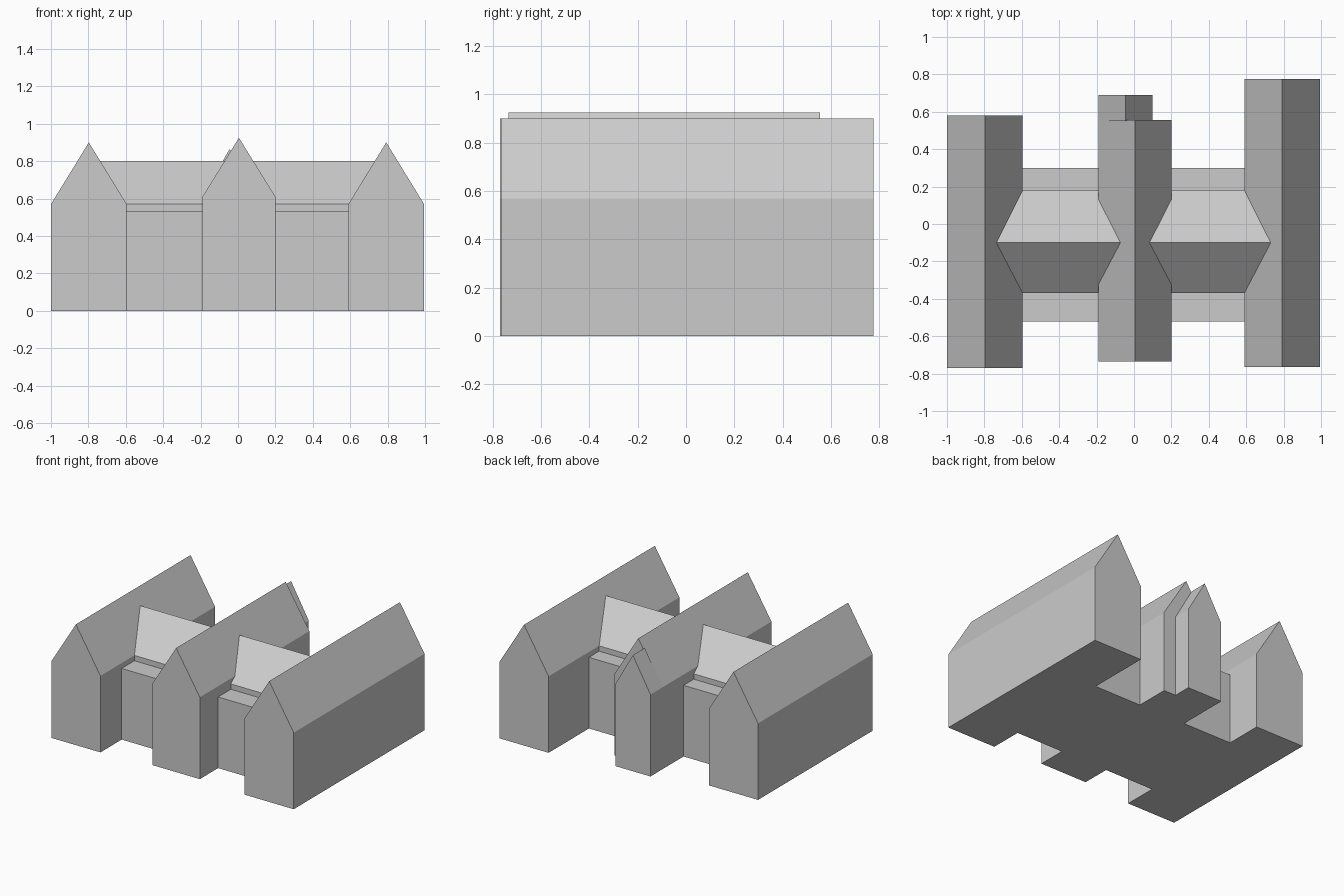
import bpy

if "Cube" in bpy.data.objects:
    bpy.data.objects.remove(bpy.data.objects["Cube"])

PITCH = 1.61  # slope of the gabled wing roofs


def make_object(name, verts, faces):
    mesh = bpy.data.meshes.new(name)
    mesh.from_pydata(verts, [], faces)
    mesh.update()
    obj = bpy.data.objects.new(name, mesh)
    bpy.context.collection.objects.link(obj)
    return obj


def gabled_wing(name, x0, x1, y0, y1, eave, ridge):
    """Pentagon profile extruded along y."""
    profile = [(x0, 0), (x1, 0), (x1, eave), ((x0 + x1) / 2, ridge), (x0, eave)]
    n = len(profile)
    verts = [(x, y, z) for y in (y0, y1) for x, z in profile]
    faces = [tuple(range(n)), tuple(reversed(range(n, 2 * n)))]
    faces += [(i, i + n, (i + 1) % n + n, (i + 1) % n) for i in range(n)]
    return make_object(name, verts, faces)


def link_block(name, x0, x1, eave0, eave1):
    """Stepped profile along x; its roof runs into the wing roofs at both ends."""
    profile = [(-0.52, 0), (-0.52, 0.53), (-0.37, 0.53), (-0.37, 0.57), (-0.10, 0.80),
               (0.18, 0.57), (0.18, 0.53), (0.30, 0.53), (0.30, 0)]
    n = len(profile)
    verts = [(x0 - max(0, z - eave0) / PITCH, y, z) for y, z in profile]
    verts += [(x1 + max(0, z - eave1) / PITCH, y, z) for y, z in profile]
    # ends stay open because they sit against the wings
    faces = [(i, i + n, (i + 1) % n + n, (i + 1) % n)[::-1] for i in range(n)]
    return make_object(name, verts, faces)


# Three long gabled wings and the small rear annex
gabled_wing("left_wing", -1.0, -0.595, -0.77, 0.58, 0.57, 0.90)
gabled_wing("centre_wing", -0.19, 0.20, -0.735, 0.555, 0.61, 0.925)
gabled_wing("right_wing", 0.59, 0.995, -0.765, 0.775, 0.57, 0.90)
gabled_wing("rear_annex", -0.19, 0.10, 0.55, 0.69, 0.61, 0.865)

# Connecting blocks with ledges and cross roofs
link_block("left_link", -0.595, -0.19, 0.57, 0.61)
link_block("right_link", 0.20, 0.59, 0.61, 0.57)

# Make all normals point outwards
import bmesh
for obj in bpy.context.collection.objects:
    bm = bmesh.new()
    bm.from_mesh(obj.data)
    bmesh.ops.recalc_face_normals(bm, faces=bm.faces)
    bm.to_mesh(obj.data)
    bm.free()
